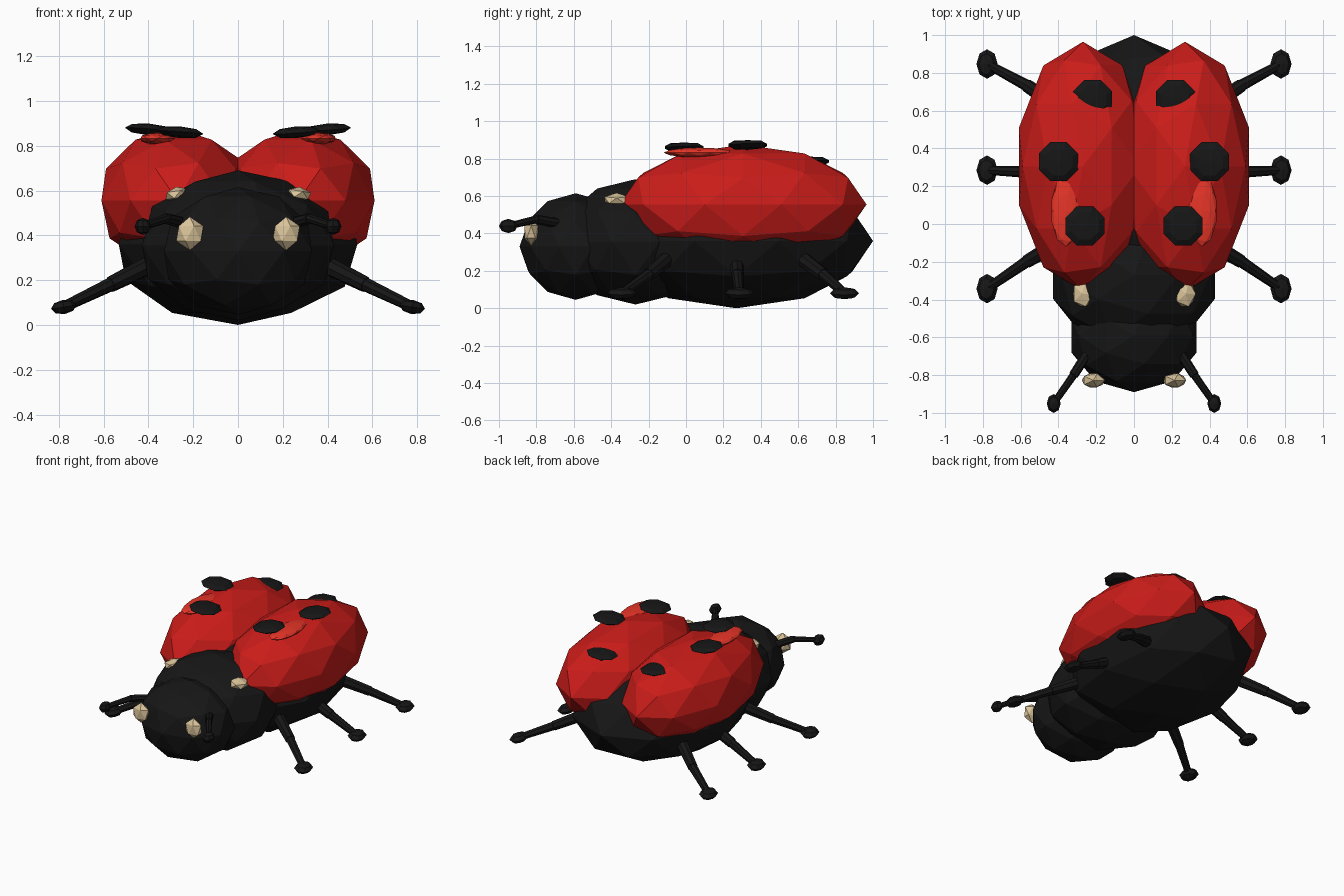
import bpy
from mathutils import Vector, Euler

if "Cube" in bpy.data.objects:
    bpy.data.objects.remove(bpy.data.objects["Cube"])


def material(name, rgb):
    m = bpy.data.materials.new(name)
    m.diffuse_color = (*rgb, 1)
    m.use_nodes = True
    m.node_tree.nodes["Principled BSDF"].inputs["Base Color"].default_value = m.diffuse_color
    return m


BLACK = material("black", (0.008, 0.008, 0.008))
RED = material("red", (0.60, 0.012, 0.010))
BRIGHT = material("bright_red", (0.80, 0.035, 0.02))
TAN = material("tan", (0.70, 0.55, 0.32))


def finish(name, mat):
    o = bpy.context.object
    o.name = name
    o.data.materials.append(mat)
    return o


def blob(name, loc, radii, mat, sub=2, rot=(0, 0, 0)):
    """Faceted ellipsoid."""
    bpy.ops.mesh.primitive_ico_sphere_add(subdivisions=sub, radius=1, location=loc, rotation=rot)
    o = finish(name, mat)
    o.scale = radii
    return o


def pebble(name, loc, radii, mat, rot=(0, 0, 0)):
    """Eight-sided flattened ball."""
    bpy.ops.mesh.primitive_uv_sphere_add(segments=8, ring_count=4, radius=1, location=loc, rotation=rot)
    o = finish(name, mat)
    o.scale = radii
    return o


def rod(name, a, b, r1, r2, mat):
    """Tapered eight-sided rod from a to b."""
    a, b = Vector(a), Vector(b)
    d = b - a
    bpy.ops.mesh.primitive_cone_add(vertices=8, radius1=r1, radius2=r2, depth=d.length,
                                    location=(a + b) / 2,
                                    rotation=d.to_track_quat('Z', 'Y').to_euler())
    return finish(name, mat)


# Central body masses
blob("body", (0, 0.27, 0.36), (0.56, 0.73, 0.36), BLACK)
blob("thorax", (0, -0.27, 0.355), (0.45, 0.41, 0.335), BLACK)
blob("head", (0, -0.59, 0.33), (0.347, 0.30, 0.285), BLACK)

for s, side in ((-1, "left"), (1, "right")):
    # Wing case with its highlight patch
    blob(f"{side}_wing_case", (s * 0.27, 0.305, 0.555), (s * 0.357, 0.66, 0.32), RED)
    blob(f"{side}_highlight", (s * 0.36, 0.07, 0.832), (0.08, 0.19, 0.027), BRIGHT)

    # Spots, slightly tilted towards the middle
    for i, (x, y, z) in enumerate(((0.26, -0.01, 0.86), (0.40, 0.33, 0.873), (0.22, 0.66, 0.785))):
        pebble(f"{side}_spot_{i + 1}", (s * x, y, z), (0.112, 0.112, 0.026), BLACK,
               Euler((0, -s * 0.08, 0.3927)))

    # Eyes and shoulder markings
    blob(f"{side}_eye", (s * 0.215, -0.828, 0.408), (0.068, 0.043, 0.075), TAN, 1)
    blob(f"{side}_shoulder_mark", (s * 0.27, -0.37, 0.583), (0.062, 0.078, 0.034), TAN, 1,
         (0, s * 0.15, 0))

    # Antenna: two rods and a tip
    root, bend, tip = (s * 0.23, -0.66, 0.45), (s * 0.32, -0.80, 0.475), (s * 0.425, -0.95, 0.44)
    rod(f"{side}_antenna_base", root, bend, 0.027, 0.025, BLACK)
    rod(f"{side}_antenna_end", bend, tip, 0.021, 0.018, BLACK)
    pebble(f"{side}_antenna_tip", tip, (0.037, 0.05, 0.038), BLACK)

    # Legs: thigh, shin and foot
    for pos, hip_y, knee_y, foot_y in (("front", -0.10, -0.20, -0.342),
                                       ("middle", 0.27, 0.275, 0.285),
                                       ("rear", 0.62, 0.735, 0.847)):
        knee = (s * 0.57, knee_y, 0.18)
        foot = (s * 0.778, foot_y, 0.08)
        rod(f"{side}_{pos}_thigh", (s * 0.40, hip_y, 0.265), knee, 0.042, 0.035, BLACK)
        rod(f"{side}_{pos}_shin", knee, foot, 0.031, 0.024, BLACK)
        pebble(f"{side}_{pos}_foot", foot, (0.057, 0.078, 0.032), BLACK, (0, s * 0.15, 0))
